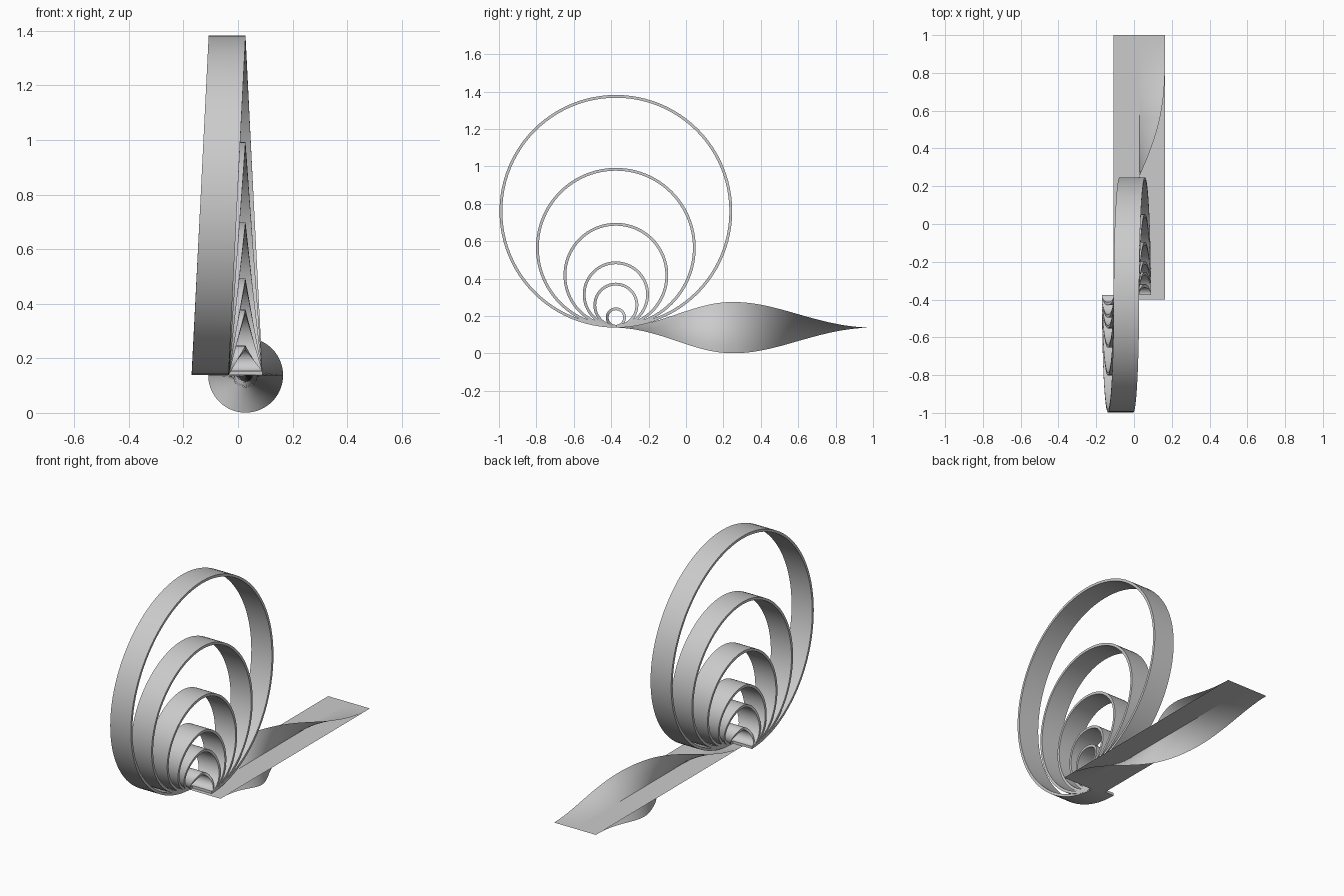
import bpy, math

if "Cube" in bpy.data.objects:
    bpy.data.objects.remove(bpy.data.objects["Cube"])

BASE_Y, BASE_Z = -0.375, 0.138   # point where all loops touch
HALF = 0.0675                    # half width of the loop ribbon
THICK = 0.015


def make(name, verts, faces):
    me = bpy.data.meshes.new(name)
    me.from_pydata(verts, [], faces)
    me.update()
    ob = bpy.data.objects.new(name, me)
    bpy.context.collection.objects.link(ob)
    bpy.ops.object.select_all(action='DESELECT')
    ob.select_set(True)
    bpy.context.view_layer.objects.active = ob
    bpy.ops.object.shade_smooth_by_angle(angle=math.radians(30))
    return ob


def loop_ribbon(name, r, n=96):
    """One turn of flat ribbon, shifting sideways in two straight halves."""
    verts, faces = [], []
    for i in range(n + 1):
        a = 2 * math.pi * i / n
        s = (1 - math.cos(a)) / 2
        if i > n / 2:
            s = 2 - s
        cx = -0.102 + 0.062 * s
        for dx, rr in ((-HALF, r), (HALF, r), (HALF, r - THICK), (-HALF, r - THICK)):
            verts.append((cx + dx, BASE_Y - rr * math.sin(a),
                          BASE_Z + r - rr * math.cos(a)))
    for i in range(n):
        for k in range(4):
            m = (k + 1) % 4
            faces.append((4 * i + k, 4 * i + m, 4 * i + 4 + m, 4 * i + 4 + k))
    faces += [(3, 2, 1, 0), (4 * n, 4 * n + 1, 4 * n + 2, 4 * n + 3)]
    return make(name, verts, faces)


def strip(name, angle_at, y0, y1, n, across=8):
    """Flat sheet along y, rolled about its centre line."""
    verts, faces = [], []
    for i in range(n + 1):
        y = y0 + (y1 - y0) * i / n
        a = angle_at(y)
        for k in range(across + 1):
            u = 0.137 * (2 * k / across - 1)
            verts.append((0.028 + u * math.cos(a), y, BASE_Z - u * math.sin(a)))
    w = across + 1
    for i in range(n):
        for k in range(across):
            p = i * w + k
            faces.append((p, p + 1, p + w + 1, p + w))
    return make(name, verts, faces)


def half_twist(y):
    # eased half turn, standing upright at y = 0.25
    t = 0.5 + (y - 0.25) / (1.28 if y < 0.25 else 1.5)
    t = min(max(t, 0), 1)
    return math.pi * t * t * (3 - 2 * t)


# nested loops, large to small
for i, radius in enumerate((0.622, 0.427, 0.280, 0.177, 0.120, 0.054)):
    loop_ribbon(f"loop_{i + 1}", radius)

# flat strip and the twisted strip passing through it
strip("flat_strip", lambda y: 0, -0.40, 1.0, 1, 1)
strip("twisted_strip", half_twist, -0.39, 1.0, 80)
